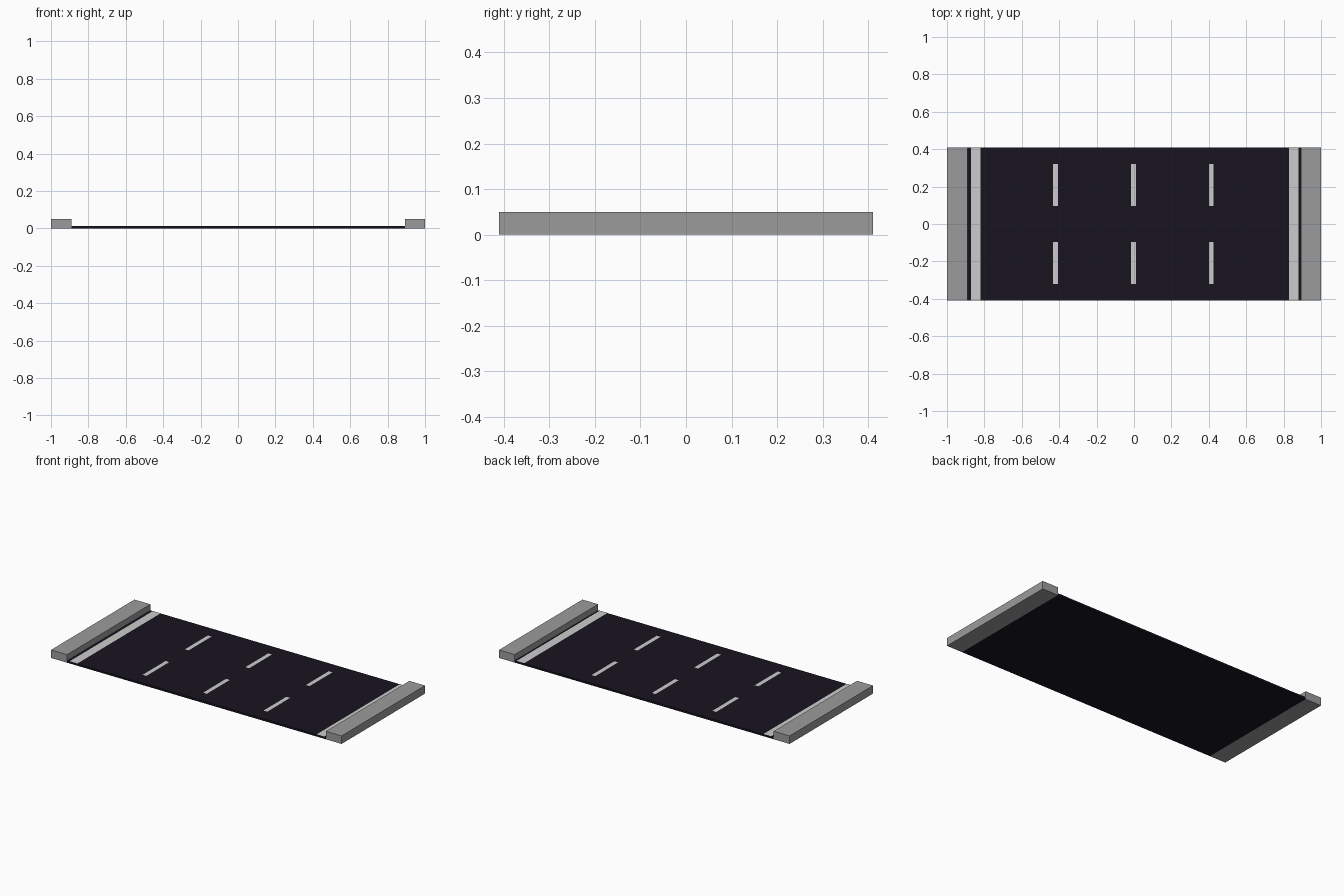
import bpy, bmesh
from mathutils import Matrix

if "Cube" in bpy.data.objects:
    bpy.data.objects.remove(bpy.data.objects["Cube"])

HALF_Y = 0.41
ROAD_TOP = 0.012


def material(name, rgb):
    m = bpy.data.materials.new(name)
    m.diffuse_color = (*rgb, 1)
    m.use_nodes = True
    m.node_tree.nodes["Principled BSDF"].inputs["Base Color"].default_value = m.diffuse_color
    return m


asphalt = material("asphalt", (0.009, 0.007, 0.014))
concrete = material("concrete", (0.33, 0.33, 0.33))
paint = material("paint", (0.75, 0.75, 0.75))


def finish(name, bm, mat):
    mesh = bpy.data.meshes.new(name)
    bm.to_mesh(mesh)
    bm.free()
    mesh.materials.append(mat)
    obj = bpy.data.objects.new(name, mesh)
    bpy.context.collection.objects.link(obj)


def box(name, x0, x1, z1, mat):
    bm = bmesh.new()
    bmesh.ops.create_cube(bm, size=1, matrix=Matrix.Translation(((x0 + x1) / 2, 0, z1 / 2))
                          @ Matrix.Diagonal((x1 - x0, 2 * HALF_Y, z1, 1)))
    finish(name, bm, mat)


def stripe(name, x, y, width, length):
    bm = bmesh.new()
    bmesh.ops.create_grid(bm, x_segments=1, y_segments=1, size=0.5,
                          matrix=Matrix.Translation((x, y, ROAD_TOP + 0.001))
                          @ Matrix.Diagonal((width, length, 1, 1)))
    finish(name, bm, paint)


# Road slab between the two kerbs
box("road", -0.89, 0.892, ROAD_TOP, asphalt)
box("kerb_left", -1.0, -0.89, 0.05, concrete)
box("kerb_right", 0.892, 1.0, 0.05, concrete)

# Solid edge lines
stripe("edge_line_left", -0.846, 0, 0.053, 2 * HALF_Y)
stripe("edge_line_right", 0.854, 0, 0.053, 2 * HALF_Y)

# Dashed lane lines
for i, x in enumerate((-0.419, -0.003, 0.413)):
    for side, y in (("front", -0.208), ("back", 0.208)):
        stripe(f"lane_dash_{side}_{i + 1}", x, y, 0.026, 0.225)
